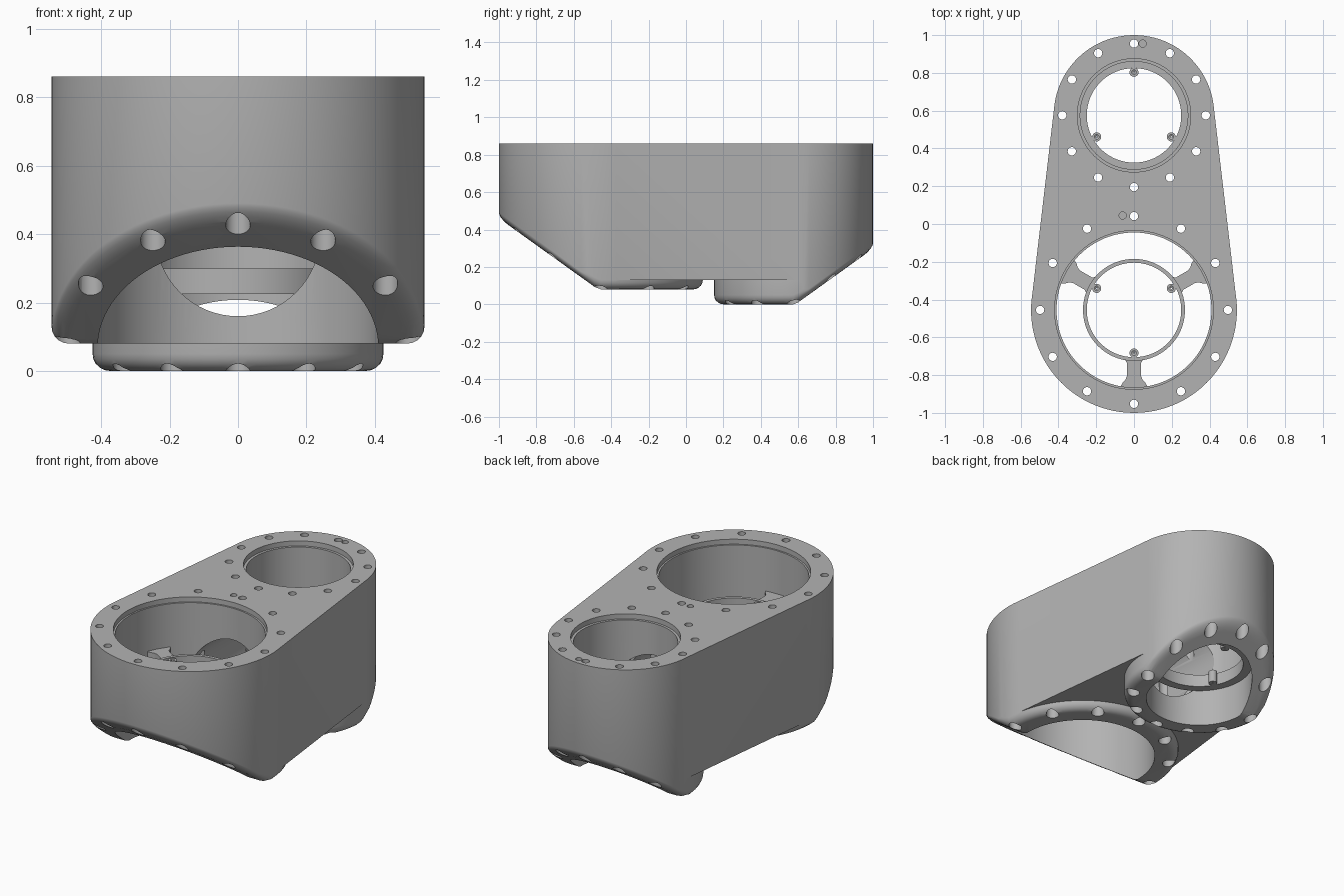
import bpy, bmesh
from math import sin, cos, pi, radians, sqrt
from mathutils import Matrix, Vector

if "Cube" in bpy.data.objects:
    bpy.data.objects.remove(bpy.data.objects["Cube"])

GREY = bpy.data.materials.new("cast_grey")
GREY.use_nodes = True
GREY.diffuse_color = (0.45, 0.45, 0.45, 1)
GREY.node_tree.nodes["Principled BSDF"].inputs["Base Color"].default_value = (0.45, 0.45, 0.45, 1)

TOP = 0.86
BIG_Y, BIG_R = -0.455, 0.545
SMALL_Y, SMALL_R = 0.575, 0.425
SLOPE = 0.717


def finish(name, bm):
    bmesh.ops.recalc_face_normals(bm, faces=bm.faces)
    mesh = bpy.data.meshes.new(name)
    bm.to_mesh(mesh)
    bm.free()
    mesh.materials.append(GREY)
    ob = bpy.data.objects.new(name, mesh)
    bpy.context.collection.objects.link(ob)
    return ob


def lathe(bm, profile, x, y, n, ring=False):
    """Revolve (radius, z) points; ring joins last to first, otherwise ends are capped."""
    rows = [[bm.verts.new((x + r * cos(2 * pi * i / n), y + r * sin(2 * pi * i / n), z))
             for i in range(n)] for r, z in profile]
    pairs = list(zip(rows, rows[1:]))
    if ring:
        pairs.append((rows[-1], rows[0]))
    else:
        bm.faces.new(rows[0])
        bm.faces.new(rows[-1])
    for a, b in pairs:
        for i in range(n):
            j = (i + 1) % n
            bm.faces.new((a[i], a[j], b[j], b[i]))


def prism(bm, outline, z0, z1, matrix=Matrix()):
    low = [bm.verts.new(matrix @ Vector((x, y, z0))) for x, y in outline]
    high = [bm.verts.new(matrix @ Vector((x, y, z1))) for x, y in outline]
    bm.faces.new(low)
    bm.faces.new(high)
    for i in range(len(low)):
        j = (i + 1) % len(low)
        bm.faces.new((low[i], low[j], high[j], high[i]))


def boolean(ob, other, operation):
    mod = ob.modifiers.new("join", "BOOLEAN")
    mod.operation, mod.solver, mod.object = operation, "EXACT", other
    bpy.context.view_layer.objects.active = ob
    bpy.ops.object.modifier_apply(modifier=mod.name)
    bpy.data.objects.remove(other)


def smooth(ob):
    bpy.ops.object.select_all(action="DESELECT")
    ob.select_set(True)
    bpy.context.view_layer.objects.active = ob
    bpy.ops.object.shade_smooth_by_angle(angle=radians(30))


def tower(name, cy, radius, bottom, slant_y, side):
    """Round tower with a filleted foot, cut by a slant on its outer side."""
    bm = bmesh.new()
    n, fillet, steps = 96, 0.05, 5
    for i in range(n):
        a = 2 * pi * i / n
        bm.verts.new((radius * cos(a), cy + radius * sin(a), TOP))
        for k in range(steps + 1):
            t = pi / 2 * k / steps
            r = radius - fillet * (1 - cos(t))
            y = cy + r * sin(a)
            slant = SLOPE * max(0, (y - slant_y) * side)
            lift = fillet * (1 - sin(t)) * (0.6 if slant > 0.05 else 1)
            bm.verts.new((r * cos(a), y, bottom + slant + lift))
    bmesh.ops.convex_hull(bm, input=bm.verts)
    bmesh.ops.dissolve_limit(bm, angle_limit=0.01, verts=bm.verts, edges=bm.edges)
    return finish(name, bm)


# Housing: two towers and the tapered web between them
housing = tower("housing", BIG_Y, BIG_R, 0.08, -0.47, -1)
boolean(housing, tower("small_tower", SMALL_Y, SMALL_R, 0.0, 0.585, 1), "UNION")
tilt = (BIG_R - SMALL_R) / (SMALL_Y - BIG_Y)
across = sqrt(1 - tilt * tilt)
bx, by = BIG_R * across * 0.999, BIG_Y + BIG_R * tilt
sx, sy = SMALL_R * across * 0.999, SMALL_Y + SMALL_R * tilt
bm = bmesh.new()
prism(bm, [(-bx, by), (bx, by), (sx, sy), (-sx, sy)], 0.13, TOP)
boolean(housing, finish("web", bm), "UNION")

# Cross tunnel joining the two bores
bm = bmesh.new()
lathe(bm, [(0.24, BIG_Y), (0.24, 0.5)], 0, 0, 64)
bm.transform(Matrix.Translation((0, 0, 0.4)) @ Matrix.Rotation(-pi / 2, 4, "X"))
boolean(housing, finish("tunnel_cutter", bm), "DIFFERENCE")

# Main bores with a shallow step at the rim
bm = bmesh.new()
lathe(bm, [(0.41, -0.1), (0.41, 0.83), (0.42, 0.83), (0.42, 1)], 0, BIG_Y, 96)
lathe(bm, [(0.3, -0.1), (0.3, 0.26), (0.285, 0.26), (0.285, 0.83), (0.3, 0.83), (0.3, 1)],
      0, SMALL_Y, 96)
boolean(housing, finish("bore_cutter", bm), "DIFFERENCE")

# Bolt circles, counterbored from below, and two blind dowel holes
bm = bmesh.new()
for cy, radius in ((BIG_Y, 0.497), (SMALL_Y, 0.38)):
    for i in range(12):
        a = i * pi / 6
        lathe(bm, [(0.036, -0.1), (0.036, 0.62), (0.022, 0.62), (0.022, 1)],
              radius * cos(a), cy + radius * sin(a), 24)
for x, y in ((0.046, 0.955), (-0.06, 0.045)):
    lathe(bm, [(0.019, 0.79), (0.019, 1)], x, y, 20)
boolean(housing, finish("bolt_cutter", bm), "DIFFERENCE")
smooth(housing)


def bosses(name, cy, z0, z1, first):
    """Three small screw bosses on the inside of a seat ring."""
    bm = bmesh.new()
    for k in range(3):
        a = radians(first + 120 * k)
        lathe(bm, [(0.024, z0), (0.024, z1), (0.012, z1), (0.012, z1 - 0.04), (0.004, z1 - 0.045),
                   (0.004, z0)], 0.228 * cos(a), cy + 0.228 * sin(a), 20, ring=True)
    smooth(finish(name, bm))


# Seat ring in the small bore
bm = bmesh.new()
lathe(bm, [(0.25, 0.225), (0.301, 0.225), (0.301, 0.3), (0.25, 0.3)], 0, SMALL_Y, 96, ring=True)
smooth(finish("small_seat_ring", bm))
bosses("small_seat_bosses", SMALL_Y, 0.225, 0.3, 90)

# Seat ring hung on three flared spokes in the big bore
bm = bmesh.new()
lathe(bm, [(0.25, 0.49), (0.27, 0.49), (0.27, 0.585), (0.25, 0.585)], 0, BIG_Y, 96, ring=True)
smooth(finish("big_seat_ring", bm))
bosses("big_seat_bosses", BIG_Y, 0.5, 0.58, 270)
bm = bmesh.new()
half = [(0.26, 0.05), (0.28, 0.038), (0.35, 0.038), (0.37, 0.045), (0.385, 0.06), (0.412, 0.075)]
outline = half + [(x, -y) for x, y in reversed(half)]
for k in range(3):
    turn = Matrix.Translation((0, BIG_Y, 0)) @ Matrix.Rotation(radians(270 + 120 * k), 4, "Z")
    prism(bm, outline, 0.5, 0.57, turn)
smooth(finish("spokes", bm))
